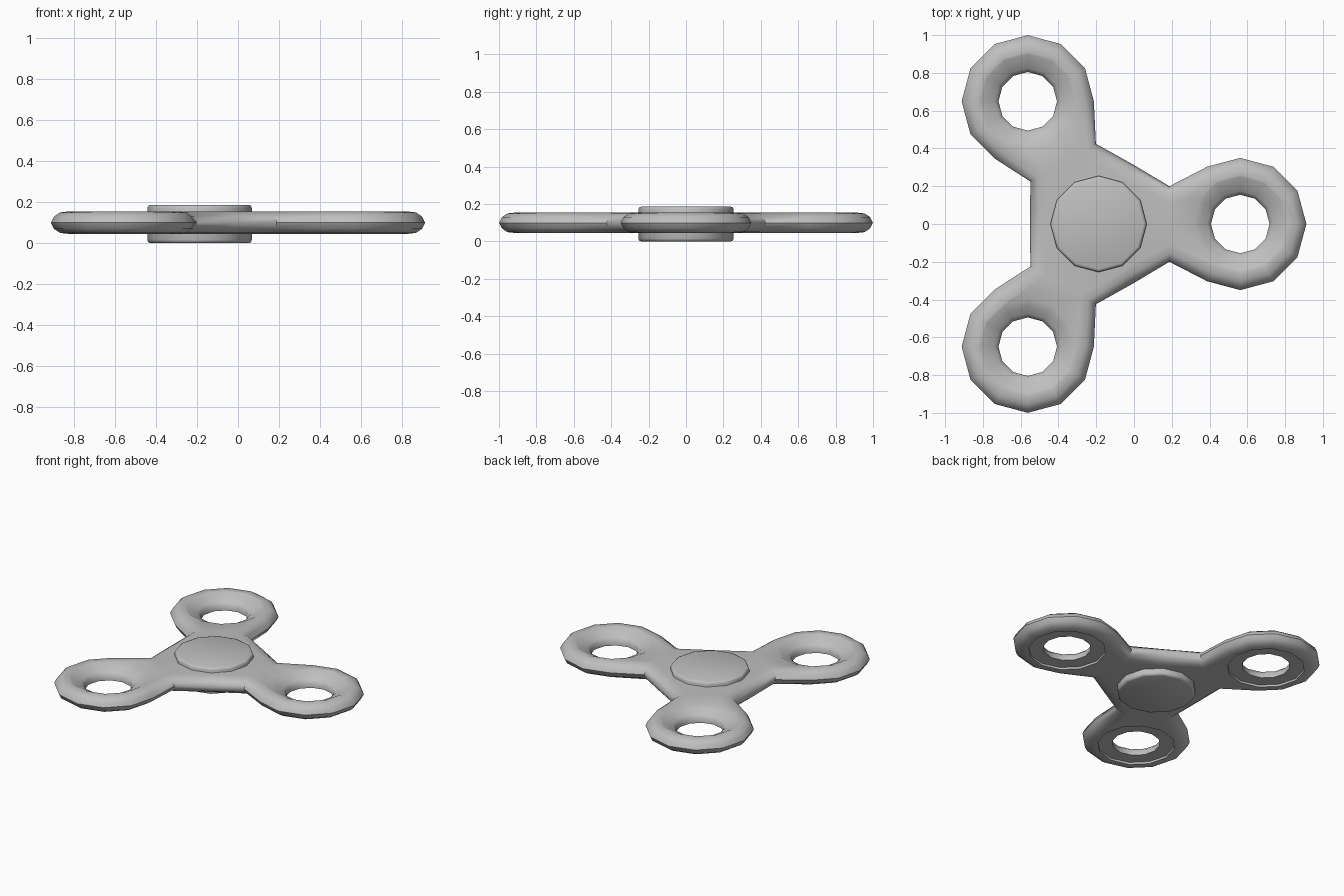
import bpy, bmesh, math
from mathutils import Matrix, Vector

cube = bpy.data.objects.get("Cube")
if cube:
    bpy.data.objects.remove(cube, do_unlink=True)

HUB_X, ARM, SIDES = -0.1875, 0.75, 12
RING_R, NECK_W, MID_Z = 0.35, 0.2, 0.1

grey = bpy.data.materials.new("plain_grey")
grey.use_nodes = True
colour = (0.52, 0.52, 0.52, 1)
grey.diffuse_color = colour
grey.node_tree.nodes["Principled BSDF"].inputs["Base Color"].default_value = colour

# Rounded rim: inset from the outline, height from the middle plane
RIM = [(0.09, -0.055), (0.045, -0.05), (0.015, -0.03), (0, 0),
       (0.015, 0.03), (0.045, 0.05), (0.09, 0.055)]
# Funnel, hole wall and recessed underside of each ring: radius, height
BORE = [(0.25, 0.052), (0.215, 0.035), (0.175, 0.015), (0.155, -0.005),
        (0.155, -0.04), (0.25, -0.04), (0.25, -0.055)]


def finish(bm, name, angle):
    mesh = bpy.data.meshes.new(name)
    bm.to_mesh(mesh)
    bm.free()
    mesh.materials.append(grey)
    obj = bpy.data.objects.new(name, mesh)
    bpy.context.collection.objects.link(obj)
    obj.location.x = HUB_X
    bpy.ops.object.select_all(action="DESELECT")
    obj.select_set(True)
    bpy.context.view_layer.objects.active = obj
    bpy.ops.object.shade_smooth_by_angle(angle=math.radians(angle))
    return obj


def bridge(bm, a, b, skip=()):
    n = len(a)
    return [bm.faces.new((a[i], a[(i + 1) % n], b[(i + 1) % n], b[i]))
            for i in range(n) if i not in skip]


def ring_loop(bm, radius, height, turn, neck):
    verts = []
    for i in range(SIDES):
        a = math.tau * i / SIDES
        p = Vector((ARM + radius * math.cos(a), radius * math.sin(a), MID_Z + height))
        if neck and i in (5, 6, 7):  # straight joint towards the hub
            p.x = ARM / 2
            p.y = (6 - i) * (NECK_W - RING_R + radius)
        verts.append(bm.verts.new(turn @ p))
    return verts


def hub_loop(bm, inset, height, turns):
    verts = []
    half = NECK_W - inset
    side = 0.364 - inset
    for turn in turns:
        for x, y in ((ARM / 2, -half), (ARM / 2, 0), (ARM / 2, half),
                     (side * 0.5, side * math.sin(math.pi / 3))):
            verts.append(bm.verts.new(turn @ Vector((x, y, MID_Z + height))))
    return verts


# Body: three rings welded to a rounded triangular hub
bm = bmesh.new()
turns = [Matrix.Rotation(math.tau * k / 3, 4, "Z") for k in range(3)]
undersides = []
for turn in turns:
    loops = [ring_loop(bm, RING_R - d, h, turn, True) for d, h in RIM]
    loops += [ring_loop(bm, r, h, turn, False) for r, h in BORE]
    for k, loop in enumerate(loops):
        joint = (5, 6) if k < len(RIM) - 1 else ()
        faces = bridge(bm, loop, loops[(k + 1) % len(loops)], joint)
        if k == len(RIM) + len(BORE) - 3:
            undersides += faces

loops = [hub_loop(bm, d, h, turns) for d, h in RIM]
for a, b in zip(loops, loops[1:]):
    bridge(bm, a, b, [k * 4 + j for k in range(3) for j in (0, 1)])
bm.faces.new(loops[0])
bm.faces.new(loops[-1])
bmesh.ops.delete(bm, geom=[v for v in bm.verts if not v.link_faces], context="VERTS")
bmesh.ops.remove_doubles(bm, verts=bm.verts, dist=0.0005)
bmesh.ops.recalc_face_normals(bm, faces=bm.faces)
# Recessed ring undersides face inwards
bmesh.ops.reverse_faces(bm, faces=[f for f in undersides if f.is_valid])
finish(bm, "spinner_body", 50)

# Centre cap: chamfered disc standing proud on both sides
bm = bmesh.new()
bmesh.ops.create_cone(bm, cap_ends=True, segments=SIDES, radius1=0.255, radius2=0.255,
                      depth=0.187, matrix=Matrix.Translation((0, 0, 0.0935)) @ Matrix.Rotation(math.pi / 2, 4, "Z"))
rims = [e for e in bm.edges if abs(e.verts[0].co.z - e.verts[1].co.z) < 0.001]
bmesh.ops.bevel(bm, geom=rims, offset=0.016, segments=2, profile=0.5, affect="EDGES")
finish(bm, "centre_cap", 50)
